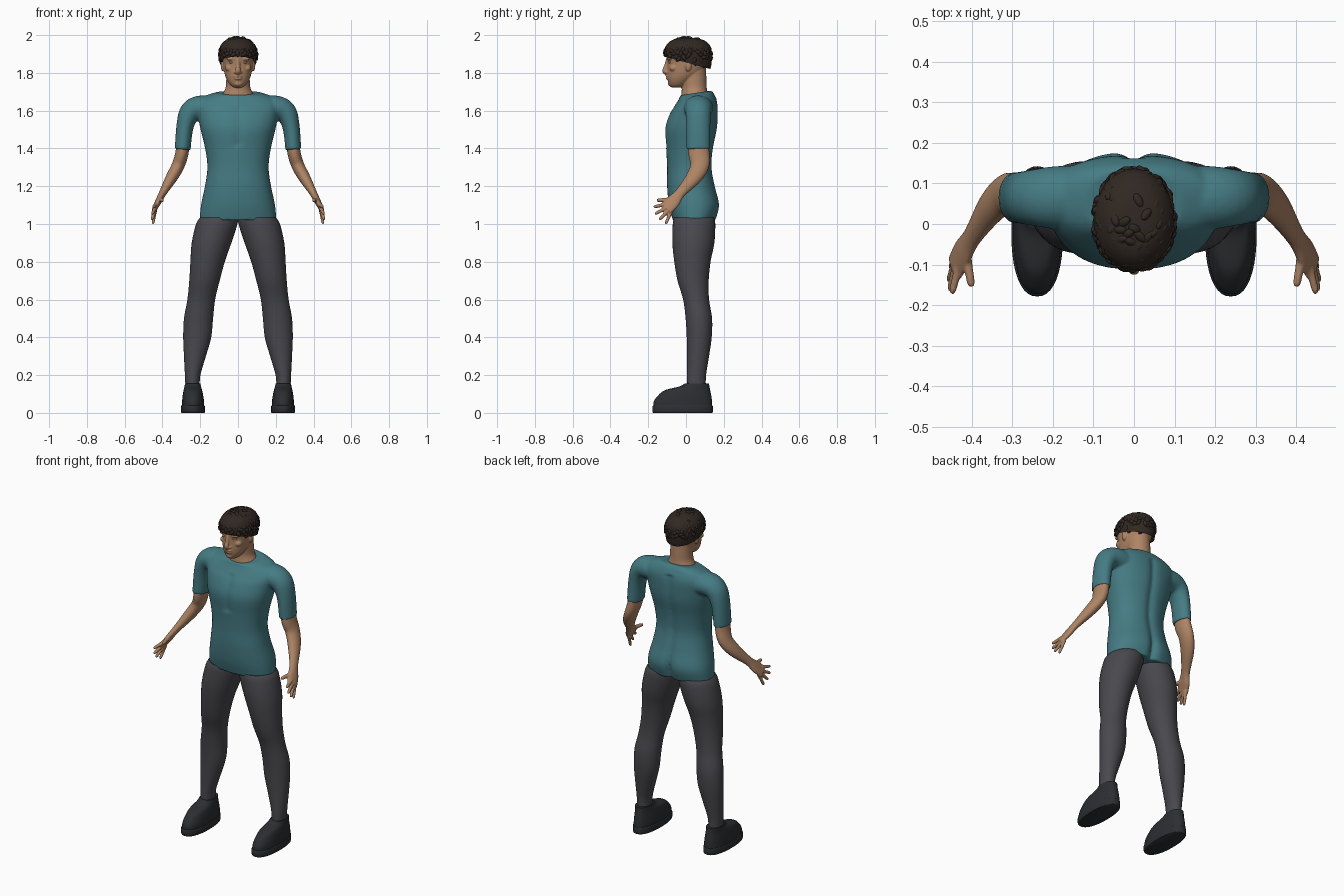
import bpy, bmesh, math, random
from mathutils import Vector, Matrix

if "Cube" in bpy.data.objects:
    bpy.data.objects.remove(bpy.data.objects["Cube"])

random.seed(4)


def material(name, rgb):
    m = bpy.data.materials.new(name)
    m.diffuse_color = (*rgb, 1)
    m.use_nodes = True
    m.node_tree.nodes["Principled BSDF"].inputs["Base Color"].default_value = m.diffuse_color
    return m


SKIN = material("skin", (0.42, 0.23, 0.13))
TEAL = material("teal_cloth", (0.06, 0.2, 0.23))
GREY = material("dark_cloth", (0.065, 0.065, 0.075))
BLACK = material("shoe_black", (0.025, 0.027, 0.031))
HAIR = material("hair_brown", (0.03, 0.021, 0.016))
EYE = material("eye_white", (0.6, 0.5, 0.42))


def smooth_rows(rows, steps=5):
    """Catmull-Rom interpolation between rows of numbers."""
    rows = [Vector(r) for r in rows]
    out = []
    for i in range(len(rows) - 1):
        a, b, c, d = (rows[max(0, min(len(rows) - 1, i + k))] for k in (-1, 0, 1, 2))
        for s in range(steps):
            t = s / steps
            out.append(0.5 * (2 * b + (c - a) * t + (2 * a - 5 * b + 4 * c - d) * t * t
                              + (3 * b - a - 3 * c + d) * t ** 3))
    return out + [rows[-1]]


def skin_rings(bm, rings):
    vs = [[bm.verts.new(p) for p in r] for r in rings]
    n = len(vs[0])
    for a, b in zip(vs, vs[1:]):
        for i in range(n):
            bm.faces.new((a[i], a[(i + 1) % n], b[(i + 1) % n], b[i]))
    bm.faces.new(vs[0])
    bm.faces.new(vs[-1])


def oval(n, e):
    for i in range(n):
        c, s = math.cos(math.tau * i / n), math.sin(math.tau * i / n)
        yield (math.copysign(abs(c) ** (2 / e), c), math.copysign(abs(s) ** (2 / e), s))


def loft(bm, rows, n=40, e=2.0, steps=5):
    """Horizontal sections: (z, x min, x max, y front, y back)."""
    rings = []
    for z, x0, x1, y0, y1 in smooth_rows(rows, steps):
        rings.append([((x0 + x1) / 2 + c * (x1 - x0) / 2, (y0 + y1) / 2 + s * (y1 - y0) / 2, z)
                      for c, s in oval(n, e)])
    skin_rings(bm, rings)


def tube(bm, rows, n=24, ref=(0, 1, 0)):
    """Sections square to a path: (x, y, z, thickness, width along ref)."""
    rows = smooth_rows(rows)
    pts = [Vector(r[:3]) for r in rows]
    rings = []
    for i, r in enumerate(rows):
        t = (pts[min(i + 1, len(pts) - 1)] - pts[max(i - 1, 0)]).normalized()
        v = Vector(ref)
        v = (v - v.dot(t) * t).normalized()
        u = t.cross(v)
        rings.append([pts[i] + u * c * r[3] + v * s * r[4] for c, s in oval(n, 2)])
    skin_rings(bm, rings)


def ball(bm, loc, size, rot=None, u=12, v=8):
    m = Matrix.Translation(loc) @ (rot or Matrix()) @ Matrix.Diagonal((*size, 1))
    bmesh.ops.create_uvsphere(bm, u_segments=u, v_segments=v, radius=1, matrix=m)


def finish(name, bm, mat, voxel=0, mirror=False, iterations=4):
    bmesh.ops.recalc_face_normals(bm, faces=bm.faces)
    me = bpy.data.meshes.new(name)
    bm.to_mesh(me)
    bm.free()
    me.materials.append(mat)
    ob = bpy.data.objects.new(name, me)
    bpy.context.collection.objects.link(ob)
    bpy.ops.object.select_all(action='DESELECT')
    ob.select_set(True)
    bpy.context.view_layer.objects.active = ob
    bpy.ops.object.shade_smooth_by_angle(angle=math.radians(40))
    if voxel:
        r = ob.modifiers.new("fuse", 'REMESH')
        r.mode, r.voxel_size, r.use_smooth_shade = 'VOXEL', voxel, True
        s = ob.modifiers.new("soften", 'SMOOTH')
        s.factor, s.iterations = 0.5, iterations
    if mirror:
        ob.modifiers.new("mirror", 'MIRROR').use_clip = False
    return ob


def sym(rows):
    return [(z, -x, x, f, b) for z, x, f, b in rows]


# Shirt: torso and two sleeves fused together
bm = bmesh.new()
loft(bm, sym([(1.02, .203, -.07, .158), (1.10, .196, -.09, .178), (1.20, .175, -.10, .155),
              (1.30, .162, -.10, .138), (1.40, .174, -.105, .145), (1.50, .198, -.112, .165),
              (1.57, .212, -.093, .17), (1.63, .222, -.062, .168), (1.67, .19, -.04, .152),
              (1.695, .12, -.03, .135)]), n=64, e=2.25)
for v in bm.verts:
    x, y, z = v.co
    groove = math.exp(-(x / .022) ** 2)
    low = math.exp(-((z - 1.07) / .07) ** 2)
    if y > .05 and z < 1.64:   # spine and seat groove
        v.co.y -= groove * (.012 + .016 * low)
    elif y < 0 and 1.4 < z < 1.62:   # chest groove
        v.co.y += groove * .008
    v.co.z += .15 * (y - .06) * max(0, min(1, (z - 1.6) / .08))
for s in (1, -1):
    tube(bm, [(s * x, .065, z, a, b) for x, z, a, b in
              [(.08, 1.60, .07, .08), (.19, 1.615, .066, .078), (.25, 1.592, .06, .069),
               (.28, 1.52, .046, .064), (.293, 1.395, .042, .063)]])
finish("shirt", bm, TEAL, voxel=.007)

# Trouser legs
bm = bmesh.new()
loft(bm, [(1.035, .002, .200, -.062, .148), (1.0, .003, .222, -.07, .155), (.9, .035, .245, -.072, .15),
          (.8, .07, .252, -.062, .13), (.7, .097, .258, -.045, .12), (.6, .121, .268, -.015, .122),
          (.5, .132, .286, -.002, .138), (.4, .142, .29, .004, .136), (.3, .17, .286, .006, .122),
          (.2, .199, .281, .005, .106), (.13, .203, .278, .005, .105)])
finish("trouser_legs", bm, GREY, mirror=True)

# Shoes and soles
bm = bmesh.new()
loft(bm, [(.03, .179, .298, -.173, .139), (.06, .18, .296, -.171, .138), (.09, .184, .293, -.15, .134),
          (.12, .19, .288, -.112, .128), (.14, .196, .283, -.035, .124), (.155, .199, .281, -.008, .122)], e=2.3)
finish("shoes", bm, BLACK, mirror=True)
bm = bmesh.new()
loft(bm, [(0, .178, .299, -.172, .138), (.006, .175, .302, -.178, .142), (.034, .175, .302, -.178, .142),
          (.04, .178, .299, -.173, .139)], e=2.3, steps=2)
finish("shoe_soles", bm, BLACK, mirror=True)

# Bare arm, palm and fingers
bm = bmesh.new()
tube(bm, [(.287, .065, 1.48, .034, .05), (.296, .068, 1.38, .035, .056), (.317, .073, 1.31, .034, .05),
          (.352, .04, 1.245, .031, .042), (.398, -.03, 1.165, .02, .028), (.422, -.07, 1.118, .017, .038),
          (.441, -.108, 1.082, .012, .038)])
for base, tip, r in [((.432, -.105, 1.105), (.449, -.172, 1.09), .0095),
                     ((.436, -.095, 1.09), (.454, -.165, 1.053), .0095),
                     ((.438, -.085, 1.08), (.456, -.142, 1.022), .0095),
                     ((.438, -.075, 1.075), (.451, -.108, 1.0), .009),
                     ((.415, -.07, 1.13), (.4, -.155, 1.125), .011)]:
    b, t = Vector(base), Vector(tip)
    tube(bm, [(*b.lerp(t, f), r * k, r * k) for f, k in ((0, 1.2), (.5, 1), (.85, .9), (.97, .6), (1, .2))],
         n=12, ref=(1, 0, 0))
finish("arms", bm, SKIN, voxel=.004, mirror=True, iterations=2)

# Head with neck and facial forms
bm = bmesh.new()
loft(bm, sym([(1.722, .02, -.075, -.03), (1.735, .04, -.088, .0), (1.765, .06, -.097, .04),
              (1.80, .072, -.1, .085), (1.85, .079, -.099, .115), (1.90, .083, -.104, .125),
              (1.94, .078, -.088, .115), (1.97, .05, -.05, .08)]), e=2.15)
loft(bm, sym([(1.64, .1, -.02, .13), (1.68, .085, -.025, .118), (1.72, .066, -.022, .11),
              (1.77, .062, -.025, .108), (1.84, .06, -.02, .105)]))
tube(bm, [(0, -.095, 1.875, .01, .01), (0, -.105, 1.84, .01, .011), (0, -.113, 1.81, .013, .014),
          (0, -.1, 1.797, .012, .01)], n=12, ref=(1, 0, 0))
ball(bm, (0, -.097, 1.782), (.025, .011, .006))
ball(bm, (0, -.096, 1.77), (.021, .011, .007))
ball(bm, (0, -.083, 1.743), (.022, .013, .014))
for s in (1, -1):
    ball(bm, (s * .036, -.087, 1.874), (.028, .014, .008))
    ball(bm, (s * .048, -.066, 1.825), (.022, .022, .018))
    ball(bm, (s * .013, -.1, 1.803), (.009, .011, .008))
    ball(bm, (s * .08, .012, 1.838), (.012, .018, .03))
finish("head_and_neck", bm, SKIN, voxel=.004, iterations=2)

# Eyes
bm = bmesh.new()
ball(bm, (.035, -.086, 1.856), (.014, .009, .006))
finish("eyes", bm, EYE, mirror=True)

# Hair cap, trimmed along a sloping hairline
bm = bmesh.new()
loft(bm, sym([(1.80, .085, -.09, .12), (1.84, .095, -.108, .134), (1.90, .1, -.116, .137),
              (1.94, .094, -.108, .13), (1.97, .07, -.08, .1), (1.983, .04, -.04, .06), (1.986, .01, 0, .02)]))
bmesh.ops.bisect_plane(bm, geom=bm.verts[:] + bm.edges[:] + bm.faces[:], plane_co=(0, -.11, 1.885),
                       plane_no=(0, .27, 1), clear_inner=True)
finish("hair_cap", bm, HAIR)

# Curls scattered over the cap, denser to the front
bm = bmesh.new()
for i in range(230):
    h = 1 - 1.6 * (i + .5) / 230
    a = i * 2.39996
    r = math.sqrt(1 - h * h)
    d = Vector((r * math.cos(a), r * math.sin(a), h))
    p = Vector((d.x * .098, .011 + d.y * .124, 1.893 + d.z * .094))
    if p.z < 1.892 - .27 * (p.y + .11) or (d.y > -.15 and random.random() < .55):
        continue
    rot = d.to_track_quat('Z', 'Y').to_matrix().to_4x4() @ Matrix.Rotation(random.uniform(0, 6.3), 4, 'Z')
    rot = rot @ Matrix.Rotation(random.uniform(-.35, .35), 4, 'Y')
    ball(bm, p, (random.uniform(.017, .022), .011, .009), rot)
finish("hair_curls", bm, HAIR)
